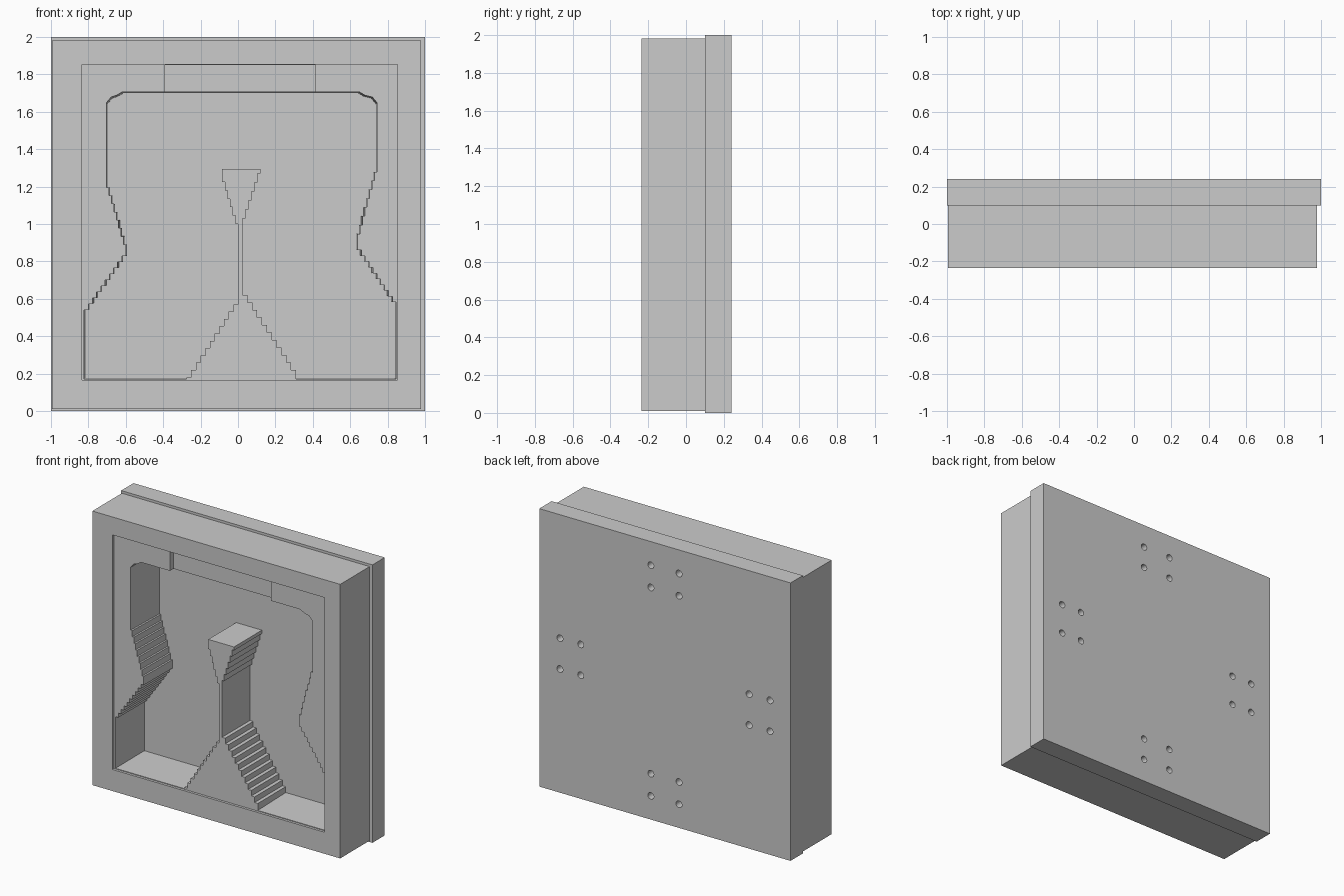
import bpy, bmesh, math
from mathutils import Matrix, Vector

if "Cube" in bpy.data.objects:
    bpy.data.objects.remove(bpy.data.objects["Cube"])


def finish(name, bm, cutter=False):
    bmesh.ops.recalc_face_normals(bm, faces=bm.faces[:])
    me = bpy.data.meshes.new(name)
    bm.to_mesh(me)
    bm.free()
    ob = bpy.data.objects.new(name, me)
    bpy.context.collection.objects.link(ob)
    if cutter:
        ob.hide_render = True
        ob.hide_viewport = True
        ob.display_type = 'WIRE'
    return ob


def prism(name, pts, y0, y1, draft=1.0, cutter=False):
    """Extrude an x/z outline from y0 to y1, optionally tapering towards y1."""
    bm = bmesh.new()
    cx, cz = 0.01, 1.0
    a = [bm.verts.new((x, y0, z)) for x, z in pts]
    b = [bm.verts.new((cx + (x - cx) * draft, y1, cz + (z - cz) * draft)) for x, z in pts]
    bm.faces.new(a)
    bm.faces.new(b[::-1])
    for i in range(len(pts)):
        j = (i + 1) % len(pts)
        bm.faces.new((a[i], b[i], b[j], a[j]))
    return finish(name, bm, cutter)


def box(name, x0, x1, y0, y1, z0, z1, cutter=False):
    return prism(name, [(x0, z0), (x1, z0), (x1, z1), (x0, z1)], y0, y1, 1.0, cutter)


def stairs(p, q, n):
    """Stepped line from p to q: each step runs in z, then in x."""
    out = [p]
    for i in range(1, n + 1):
        x = p[0] + (q[0] - p[0]) * i / n
        z = p[1] + (q[1] - p[1]) * i / n
        out += [(out[-1][0], z), (x, z)]
    return out


def cut(ob, cutter):
    m = ob.modifiers.new(cutter.name, 'BOOLEAN')
    m.operation = 'DIFFERENCE'
    m.solver = 'EXACT'
    m.object = cutter


# Back plate with four groups of screw holes
plate = box("back_plate", -1, 1, 0.1, 0.24, 0, 2)
bm = bmesh.new()
centres = [(0, 1.75, .112, .08), (0, .25, .112, .08), (.753, 1, .083, .111), (-.753, 1, .083, .111)]
for cx, cz, dx, dz in centres:
    for sx in (-1, 1):
        for sz in (-1, 1):
            mat = Matrix.Translation((cx + sx * dx, 0.23, cz + sz * dz)) @ Matrix.Rotation(math.pi / 2, 4, 'X')
            bmesh.ops.create_cone(bm, cap_ends=True, segments=20, radius1=.024, radius2=.024,
                                  depth=0.14, matrix=mat)
cut(plate, finish("screw_hole_cutter", bm, True))

# Front block
block = box("front_block", -0.995, 0.978, -0.235, 0.1, 0.01, 1.982)

# Shallow rectangular recess on the front, and deeper notch at the top
cut(block, box("panel_recess_cutter", -.835, .852, -.4, -.217, .165, 1.853, True))
cut(block, box("notch_cutter", -.39, .415, -.41, -.175, 1.6, 1.85, True))

# Deep cavity with stepped waist
outline = [(-.825, .168), (.848, .168)]
outline += stairs((.848, .55), (.64, .86), 10)
outline += stairs((.64, .9), (.745, 1.28), 8)
outline += [(.745, 1.65), (.72, 1.68), (.68, 1.69), (.65, 1.708),
            (-.62, 1.708), (-.65, 1.69), (-.68, 1.68), (-.705, 1.65)]
outline += stairs((-.705, 1.24), (-.6, .89), 8)
outline += stairs((-.6, .86), (-.825, .54), 10)
cut(block, prism("cavity_cutter", outline, -.3, .12, .988, True))

# Central stepped island standing in the cavity
island = stairs((.31, .18), (.025, .62), 11)
island += stairs((.025, .98), (.12, 1.27), 6)
island += [(.12, 1.295), (-.085, 1.295)]
island += stairs((-.085, 1.27), (0, 1.0), 6)
island += stairs((0, .61), (-.275, .18), 11)
island += [(-.275, .165), (.31, .165)]
clean = [p for i, p in enumerate(island) if (Vector(p) - Vector(island[i - 1])).length > 1e-4]
prism("centre_island", clean, -.217, .1)
